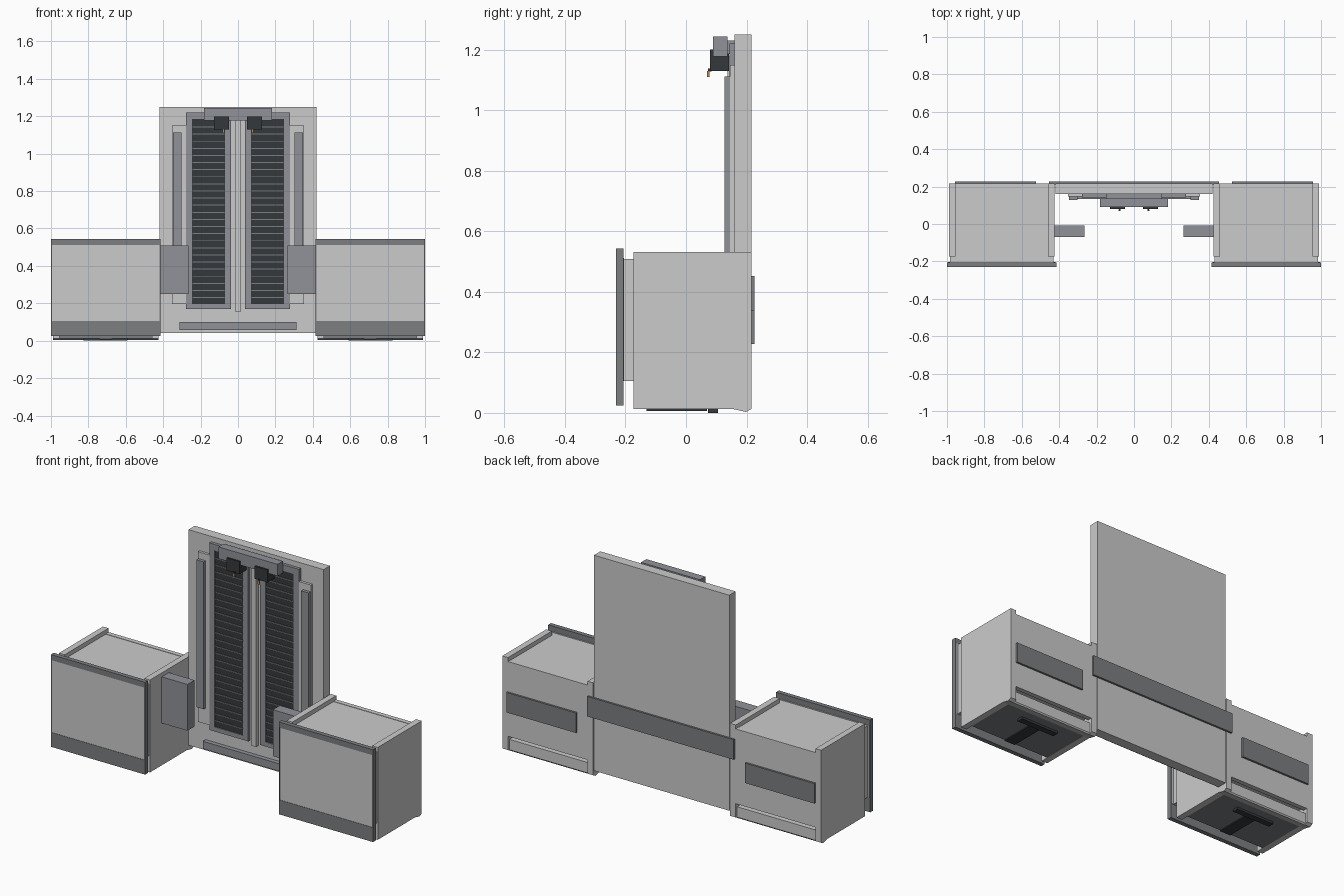
import bpy, bmesh

if "Cube" in bpy.data.objects:
    bpy.data.objects.remove(bpy.data.objects["Cube"])


def material(name, r, g, b):
    m = bpy.data.materials.new(name)
    m.diffuse_color = (r, g, b, 1)
    m.use_nodes = True
    m.node_tree.nodes["Principled BSDF"].inputs["Base Color"].default_value = m.diffuse_color
    return m


STEEL = material("steel_grey", 0.20, 0.21, 0.22)
DARK = material("dark_grey", 0.035, 0.04, 0.045)
MID = material("mid_grey", 0.28, 0.29, 0.32)
COPPER = material("copper", 0.5, 0.25, 0.1)


def finish(name, bm, mat):
    bmesh.ops.recalc_face_normals(bm, faces=bm.faces)
    me = bpy.data.meshes.new(name)
    bm.to_mesh(me)
    bm.free()
    ob = bpy.data.objects.new(name, me)
    bpy.context.collection.objects.link(ob)
    if mat:
        me.materials.append(mat)
    return ob


def add_box(bm, x, y, z):
    vs = bmesh.ops.create_cube(bm, size=1)["verts"]
    for v in vs:
        v.co = [(a[0] + a[1]) / 2 + c * (a[1] - a[0]) for a, c in zip((x, y, z), v.co)]


def boxes(name, parts, mat=None):
    bm = bmesh.new()
    for p in parts:
        add_box(bm, *p)
    return finish(name, bm, mat)


def box(name, x, y, z, mat=None):
    return boxes(name, [(x, y, z)], mat)


def prism(name, x, profile, mat=None):
    """Extrude a y,z profile along x."""
    bm = bmesh.new()
    f = bm.faces.new([bm.verts.new((x[0], y, z)) for y, z in profile])
    ext = bmesh.ops.extrude_face_region(bm, geom=[f])["geom"]
    for v in ext:
        if isinstance(v, bmesh.types.BMVert):
            v.co.x = x[1]
    return finish(name, bm, mat)


# central back panel and its fittings
box("back_panel", (-0.42, 0.42), (0.16, 0.216), (0.04, 1.25))
box("rear_centre_strip", (-0.455, 0.455), (0.212, 0.227), (0.34, 0.452), STEEL)
box("lower_front_rail", (-0.313, 0.313), (0.135, 0.165), (0.058, 0.1), MID)
box("top_bar", (-0.183, 0.183), (0.09, 0.137), (1.177, 1.243), MID)
box("top_bar_bracket", (-0.15, 0.15), (0.135, 0.165), (1.185, 1.23), MID)
box("centre_column", (-0.015, 0.015), (0.137, 0.165), (0.155, 1.178))

for s, side in ((-1, "left"), (1, "right")):
    def span(a, b):
        return tuple(sorted((s * a, s * b)))

    # long grille: frame, dark insert, thin slats
    fy = (0.143, 0.165)
    boxes(side + "_grille_frame", [
        (span(0.037, 0.07), fy, (0.17, 1.22)),
        (span(0.245, 0.278), fy, (0.17, 1.22)),
        (span(0.07, 0.245), fy, (1.185, 1.22)),
        (span(0.07, 0.245), fy, (0.17, 0.195))], MID)
    box(side + "_grille_insert", span(0.07, 0.245), (0.148, 0.162), (0.195, 1.185), DARK)
    boxes(side + "_grille_slats",
          [(span(0.072, 0.243), (0.144, 0.15), (0.228 + i * 0.038, 0.233 + i * 0.038))
           for i in range(25)], STEEL)

    # outer trim plate with raised bar
    box(side + "_trim_plate", span(0.278, 0.352), (0.146, 0.165), (0.195, 1.15))
    box(side + "_trim_bar", span(0.303, 0.348), (0.128, 0.15), (0.285, 1.112), MID)

    # small clamp box with a copper pin under the top bar
    cx = s * 0.087
    box(side + "_clamp", (cx - 0.04, cx + 0.04), (0.08, 0.142), (1.13, 1.2), DARK)
    px = s * 0.077
    box(side + "_clamp_pin", (px - 0.006, px + 0.006), (0.07, 0.078), (1.11, 1.13), COPPER)
    box(side + "_clamp_pin_arm", (px - 0.004, px + 0.004), (0.072, 0.085), (1.127, 1.137), DARK)

    # inner side block
    box(side + "_inner_block", span(0.265, 0.43), (-0.07, -0.007), (0.25, 0.51), MID)

    # cabinet core and side walls
    box(side + "_cabinet_core", span(0.43, 0.985), (-0.206, 0.212), (0.106, 0.508))
    for nm, a, b in (("outer", 0.955, 0.99), ("inner", 0.425, 0.46)):
        prism(side + "_" + nm + "_wall", span(a, b),
              [(-0.174, 0.013), (0.155, 0.013), (0.198, 0.003), (0.216, 0.013),
               (0.216, 0.532), (-0.174, 0.532)])
    box(side + "_cabinet_back", span(0.455, 0.96), (0.19, 0.216), (0.09, 0.51))
    box(side + "_rear_strip", span(0.525, 0.957), (0.212, 0.227), (0.228, 0.34), STEEL)
    prism(side + "_rear_kickboard", span(0.458, 0.957),
          [(0.155, 0.013), (0.198, 0.003), (0.203, 0.01), (0.203, 0.068), (0.155, 0.068)])

    # front frame with light panel set in it
    dy = (-0.231, -0.206)
    boxes(side + "_front_frame", [
        (span(0.415, 1.0), dy, (0.025, 0.106)),
        (span(0.415, 1.0), dy, (0.512, 0.543)),
        (span(0.415, 0.421), dy, (0.106, 0.512)),
        (span(0.994, 1.0), dy, (0.106, 0.512))], STEEL)
    box(side + "_front_panel", span(0.421, 0.994), (-0.229, -0.204), (0.106, 0.512))

    # underside plate with cross bar and stem
    box(side + "_bottom_plate", span(0.46, 0.955), (-0.13, 0.16), (0.013, 0.025), STEEL)
    box(side + "_bottom_bar", span(0.59, 0.825), (0.072, 0.106), (0.0, 0.014), DARK)
    box(side + "_bottom_stem", span(0.675, 0.74), (-0.13, 0.07), (0.007, 0.014), DARK)
